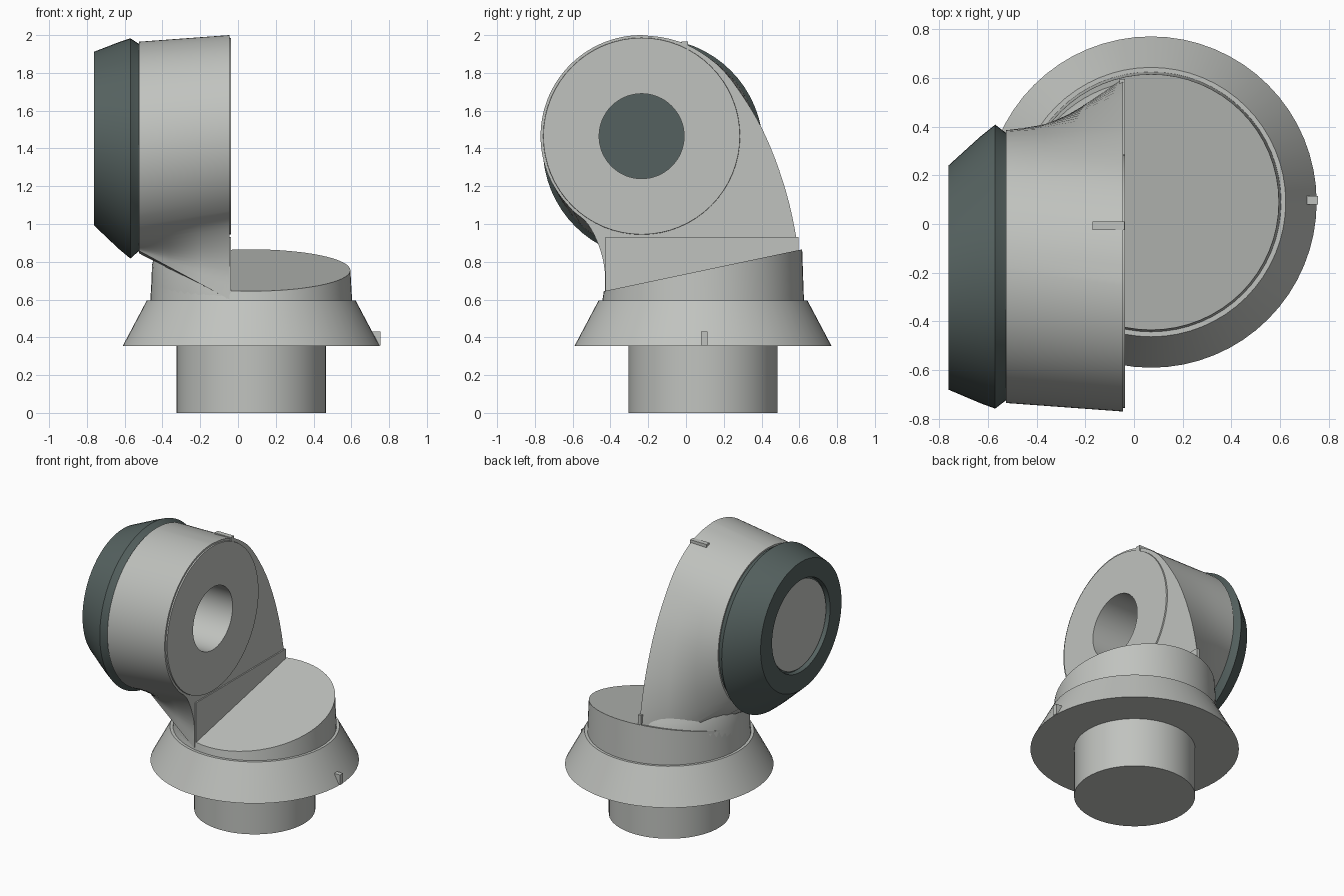
import bpy, bmesh
from math import sin, cos, pi, atan2, radians, sqrt
from mathutils import Vector

if "Cube" in bpy.data.objects:
    bpy.data.objects.remove(bpy.data.objects["Cube"])


def material(name, rgb):
    m = bpy.data.materials.new(name)
    m.use_nodes = True
    m.diffuse_color = (*rgb, 1)
    m.node_tree.nodes["Principled BSDF"].inputs["Base Color"].default_value = (*rgb, 1)
    return m


GREY = material("light grey", (0.53, 0.545, 0.52))
TEAL = material("dark slate", (0.09, 0.12, 0.115))
BX, BY = 0.07, 0.09            # base axis
HY, HZ = -0.235, 1.465         # head axis on the inner side


def loft(name, rings, mat=GREY, angle=35):
    """Skin a list of equal-length rings and cap both ends."""
    bm = bmesh.new()
    loops = [[bm.verts.new(p) for p in ring] for ring in rings]
    n = len(loops[0])
    for a, b in zip(loops, loops[1:]):
        for i in range(n):
            j = (i + 1) % n
            bm.faces.new((a[i], a[j], b[j], b[i]))
    bm.faces.new(loops[0])
    bm.faces.new(loops[-1])
    bmesh.ops.recalc_face_normals(bm, faces=bm.faces)
    mesh = bpy.data.meshes.new(name)
    bm.to_mesh(mesh)
    bm.free()
    mesh.materials.append(mat)
    ob = bpy.data.objects.new(name, mesh)
    bpy.context.collection.objects.link(ob)
    smooth(ob, angle)
    return ob


def smooth(ob, angle=35):
    bpy.ops.object.select_all(action='DESELECT')
    ob.select_set(True)
    bpy.context.view_layer.objects.active = ob
    bpy.ops.object.shade_smooth_by_angle(angle=radians(angle))


def ring_z(r, z, slope=0, n=64):
    pts = [(BX + r * cos(2 * pi * i / n), BY + r * sin(2 * pi * i / n)) for i in range(n)]
    return [(x, y, z + slope * (y - BY)) for x, y in pts]


def ring_x(x, r, cy=HY, cz=HZ, n=64):
    return [(x, cy + r * cos(2 * pi * i / n), cz + r * sin(2 * pi * i / n)) for i in range(n)]


def box(name, x, y, z):
    return loft(name, [[(a, y[0], z[0]), (a, y[1], z[0]), (a, y[1], z[1]), (a, y[0], z[1])]
                       for a in x])


def spline(points, steps=4):
    """Catmull-Rom curve through the points."""
    p = [Vector(q) for q in points]
    p = [2 * p[0] - p[1]] + p + [2 * p[-1] - p[-2]]
    out = []
    for a, b, c, d in zip(p, p[1:], p[2:], p[3:]):
        for k in range(steps):
            t = k / steps
            out.append(0.5 * (2 * b + (c - a) * t + (2 * a - 5 * b + 4 * c - d) * t ** 2
                              + (3 * b - a - 3 * c + d) * t ** 3))
    return out + [p[-2]]


# Base: stem, flared skirt and slanted collar
loft("stem", [ring_z(0.395, 0), ring_z(0.395, 0.37)])
loft("skirt", [ring_z(0.68, 0.355), ring_z(0.553, 0.595)])
loft("collar", [ring_z(0.535, 0.58), ring_z(0.525, 0.755, 0.211)])
box("skirt_tick", (0.7, 0.755), (0.08, 0.115), (0.357, 0.43))

# Arm: flat inner outline blended into the round outer end
head = [Vector((HY + 0.535 * cos(a), HZ + 0.535 * sin(a)))
        for a in (radians(92 + 3 * i) for i in range(44))]
front = spline([(-0.6, 1.07), (-0.52, 1.0), (-0.46, 0.88), (-0.43, 0.75), (-0.43, 0.6)])
bottom = [Vector((y, 0.6)) for y in (-0.25, -0.05, 0.15, 0.3, 0.45)]
back = spline([(0.605, 0.6), (0.605, 0.75), (0.58, 0.95), (0.53, 1.17), (0.45, 1.4),
               (0.35, 1.6), (0.2, 1.81), (0.04, 1.932), (-0.1, 1.983), (-0.235, 2.0)])
outline = head + front + bottom + back
inner = [(-0.045, p.x, p.y) for p in outline]
outer = []
for p in outline:
    a = atan2(p.y - HZ, p.x - HY)
    outer.append((-0.525, -0.175 + 0.56 * cos(a), 1.405 + 0.56 * sin(a)))
mids = [[Vector(p).lerp(Vector(q), t) for p, q in zip(inner, outer)] for t in (0.33, 0.67)]
arm = loft("arm", [inner, *mids, outer])

# Neck: half round foot that fades up into the arm
def neck_ring(z, s):
    a0 = pi / 2 + 0.226
    pts = [(a0 + (2 * pi - 2 * a0) * i / 32) for i in range(33)]
    return [(-0.05 + s * (BX + 0.53 * cos(a) + 0.05), BY + s * 0.53 * sin(a), z) for a in pts]


loft("neck", [neck_ring(0.58, 1), neck_ring(0.78, 0.99), neck_ring(0.88, 0.93),
              neck_ring(1.05, 0.75)], angle=60)

# Inner mounting face, lower panel and the bored hole
face = loft("mounting_face", [ring_x(-0.05, 0.522), ring_x(-0.036, 0.52)])
box("lower_panel", (-0.06, -0.036), (-0.425, 0.595), (0.6, 0.93))
cutter = loft("hole_cutter", [ring_x(-0.7, 0.225), ring_x(0.2, 0.225)])
cutter.hide_render = True
for ob in (arm, face):
    mod = ob.modifiers.new("hole", 'BOOLEAN')
    mod.operation = 'DIFFERENCE'
    mod.solver = 'EXACT'
    mod.object = cutter
    bpy.context.view_layer.objects.active = ob
    bpy.ops.object.modifier_apply(modifier=mod.name)
    smooth(ob)
bpy.data.objects.remove(cutter)

# Index mark on top of the arm
box("arm_tick", (-0.17, -0.04), (-0.025, 0.01), (1.9, 1.967))

# Dark end cap with a recessed pale disc
loft("end_cap", [ring_x(-0.505, 0.54, -0.175, 1.405), ring_x(-0.527, 0.55, -0.175, 1.405),
                 ring_x(-0.57, 0.583, -0.175, 1.4), ring_x(-0.63, 0.548, -0.188, 1.415),
                 ring_x(-0.762, 0.46, -0.22, 1.452), ring_x(-0.762, 0.33, -0.22, 1.452),
                 ring_x(-0.73, 0.325, -0.22, 1.452)], TEAL, 30)
loft("end_disc", [ring_x(-0.725, 0.315, -0.22, 1.452), ring_x(-0.74, 0.315, -0.22, 1.452)])
